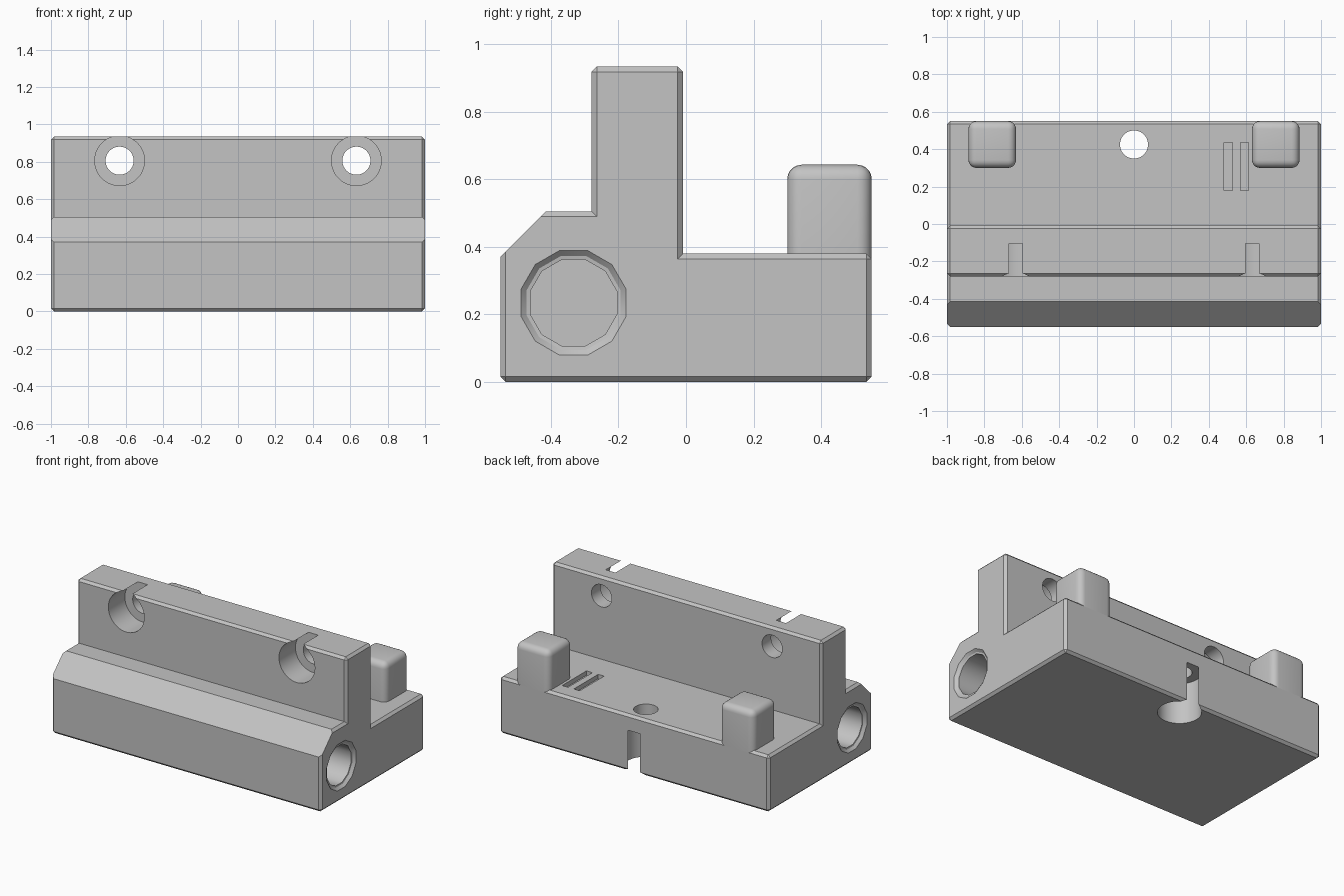
import bpy
import bmesh
from math import cos, sin, pi, radians
from mathutils import Matrix, Vector

cube = bpy.data.objects.get("Cube")
if cube:
    bpy.data.objects.remove(cube, do_unlink=True)

grey = bpy.data.materials.new("plain grey")
grey.use_nodes = True
grey.diffuse_color = (0.55, 0.55, 0.55, 1)
grey.node_tree.nodes["Principled BSDF"].inputs["Base Color"].default_value = (0.55, 0.55, 0.55, 1)


def make_object(name, bm):
    bmesh.ops.recalc_face_normals(bm, faces=bm.faces)
    mesh = bpy.data.meshes.new(name)
    bm.to_mesh(mesh)
    bm.free()
    mesh.materials.append(grey)
    obj = bpy.data.objects.new(name, mesh)
    bpy.context.collection.objects.link(obj)
    return obj


def activate(obj):
    bpy.ops.object.select_all(action='DESELECT')
    obj.select_set(True)
    bpy.context.view_layer.objects.active = obj


def box(low, high):
    bm = bmesh.new()
    low, high = Vector(low), Vector(high)
    bmesh.ops.create_cube(bm, size=1)
    for v in bm.verts:
        v.co = (low + high) / 2 + v.co * (high - low)
    return bm


def turned(origin, axis, steps, sides):
    """Solid of stacked rings, steps being (distance along axis, radius)."""
    bm = bmesh.new()
    turn = Vector((0, 0, 1)).rotation_difference(Vector(axis)).to_matrix().to_4x4()
    place = Matrix.Translation(origin) @ turn
    rings = []
    for dist, r in steps:
        angles = [2 * pi * (i + 0.5) / sides for i in range(sides)]
        rings.append([bm.verts.new(place @ Vector((r * cos(a), r * sin(a), dist))) for a in angles])
    for a, b in zip(rings, rings[1:]):
        for i in range(sides):
            j = (i + 1) % sides
            bm.faces.new((a[i], a[j], b[j], b[i]))
    bm.faces.new(rings[0])
    bm.faces.new(rings[-1])
    return bm


def cut(target, bm):
    cutter = make_object("cutter", bm)
    cutter.hide_render = True
    mod = target.modifiers.new("cut", 'BOOLEAN')
    mod.operation = 'DIFFERENCE'
    mod.solver = 'EXACT'
    mod.object = cutter
    activate(target)
    bpy.ops.object.modifier_apply(modifier=mod.name)
    bpy.data.objects.remove(cutter, do_unlink=True)


# Body: stepped side profile (y, z) extruded along x
floor_z, wall_top, back = 0.38, 0.934, 0.55
wall_front, wall_back = -0.28, -0.009
profile = [(-back, 0), (back, 0), (back, floor_z), (wall_back, floor_z),
           (wall_back, wall_top), (wall_front, wall_top), (wall_front, 0.505),
           (-0.415, 0.505), (-back, 0.37)]
bm = bmesh.new()
ends = [[bm.verts.new((x, y, z)) for y, z in profile] for x in (-1, 1)]
bm.faces.new(ends[0])
bm.faces.new(ends[1])
n = len(profile)
chamfered = []
for i in range(n):
    j = (i + 1) % n
    bm.faces.new((ends[0][i], ends[0][j], ends[1][j], ends[1][i]))
bmesh.ops.recalc_face_normals(bm, faces=bm.faces)
for e in bm.edges:
    along_x = abs(e.verts[0].co.x - e.verts[1].co.x) > 1
    d = e.verts[0].co - e.verts[1].co
    sloped = abs(d.y) > 0.01 and abs(d.z) > 0.01
    square = e.calc_face_angle_signed() > radians(80)
    if not sloped and (square or not along_x):
        chamfered.append(e)
bmesh.ops.bevel(bm, geom=chamfered, offset=0.016, segments=1, affect='EDGES')
body = make_object("body", bm)

# Blind twelve-sided sockets in both ends, with chamfered mouth and ledge
flat = 1 / cos(pi / 12)
for s in (-1, 1):
    steps = [(-0.016, 0.171 * flat), (0.016, 0.139 * flat),
             (0.018, 0.128 * flat), (0.45, 0.128 * flat)]
    cut(body, turned((s, -0.333, 0.234), (-s, 0, 0), steps, 12))

# Counterbored screw holes through the upright wall and the floor
bore, shank, reach = 0.133, 0.075, 0.7


def screw_hole(origin, axis, depth):
    steps = [(-0.1, bore), (depth, bore), (depth, shank), (reach, shank)]
    cut(body, turned(origin, axis, steps, 64))


for x in (-0.633, 0.633):
    screw_hole((x, wall_front, 0.806), (0, 1, 0), 0.175)
screw_hole((0, 0.425, 0), (0, 0, 1), 0.275)

# Two shallow slots in the floor
for x in (0.504, 0.591):
    cut(body, box((x - 0.022, 0.18, floor_z - 0.03), (x + 0.022, 0.437, floor_z + 0.1)))

activate(body)
bpy.ops.object.shade_smooth_by_angle(angle=radians(32))

# Rounded blocks at the rear corners
for side, s in (("left", 1), ("right", -1)):
    bm = box((s * 0.758 - 0.127, 0.3, 0.36), (s * 0.758 + 0.127, back, 0.643))
    base_z = min(v.co.z for v in bm.verts) + 0.01
    rounded = [e for e in bm.edges if max(v.co.z for v in e.verts) > base_z]
    bmesh.ops.bevel(bm, geom=rounded, offset=0.042, segments=5, profile=0.5, affect='EDGES')
    block = make_object(side + "_rear_block", bm)
    activate(block)
    bpy.ops.object.shade_smooth_by_angle(angle=radians(32))
